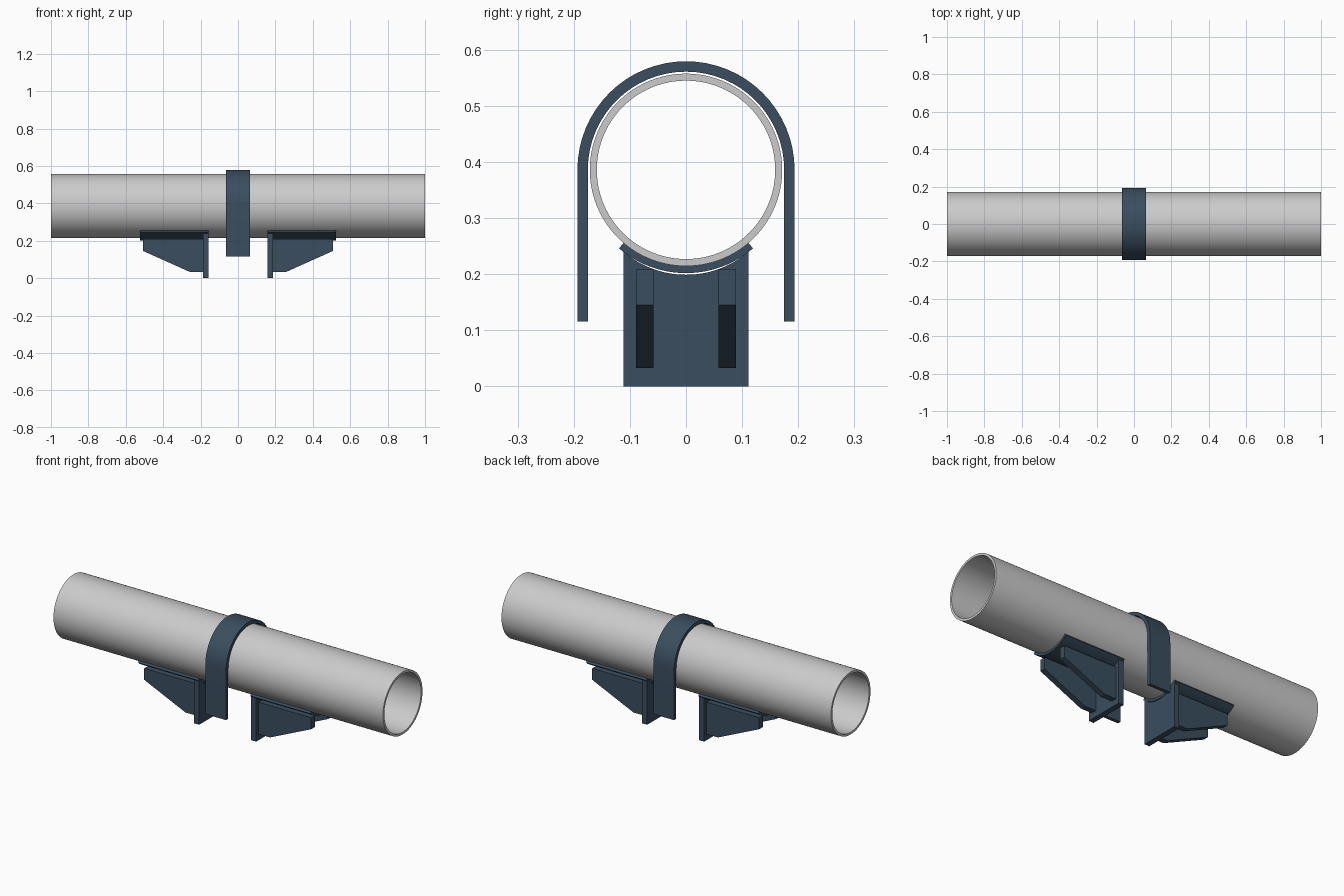
import bpy, bmesh, math

if "Cube" in bpy.data.objects:
    bpy.data.objects.remove(bpy.data.objects["Cube"])

CZ = 0.386          # pipe axis height
steel = bpy.data.materials.new("painted_steel")
steel.diffuse_color = (0.042, 0.075, 0.112, 1)
steel.use_nodes = True
steel.node_tree.nodes["Principled BSDF"].inputs["Base Color"].default_value = steel.diffuse_color


def arc(r, a0, a1, n, cz=CZ):
    """Points (y, z) on a circle around the pipe axis, angles in degrees."""
    return [(r * math.cos(math.radians(a0 + (a1 - a0) * i / n)),
             cz + r * math.sin(math.radians(a0 + (a1 - a0) * i / n))) for i in range(n + 1)]


def finish(name, bm, mat=None, mirror=None, smooth=True):
    bmesh.ops.recalc_face_normals(bm, faces=bm.faces)
    me = bpy.data.meshes.new(name)
    bm.to_mesh(me)
    bm.free()
    ob = bpy.data.objects.new(name, me)
    bpy.context.collection.objects.link(ob)
    if mat:
        me.materials.append(mat)
    bpy.ops.object.select_all(action='DESELECT')
    ob.select_set(True)
    bpy.context.view_layer.objects.active = ob
    if smooth:
        bpy.ops.object.shade_smooth_by_angle(angle=math.radians(30))
    if mirror:
        m = ob.modifiers.new("mirror", 'MIRROR')
        m.use_axis = mirror
        m.use_mirror_merge = False
    return ob


def band(name, inner, outer, x0, x1, mat=None, mirror=None, closed=False):
    """Sweep the strip between two matching (y, z) lines from x0 to x1."""
    bm = bmesh.new()
    rows = [[bm.verts.new((x, y, z)) for x, (y, z) in
             ((x0, i), (x1, i), (x1, o), (x0, o))] for i, o in zip(inner, outer)]
    pairs = list(zip(rows, rows[1:]))
    if closed:
        pairs.append((rows[-1], rows[0]))
    else:
        bm.faces.new(rows[0])
        bm.faces.new(rows[-1])
    for a, b in pairs:
        for k in range(4):
            j = (k + 1) % 4
            bm.faces.new((a[k], a[j], b[j], b[k]))
    return finish(name, bm, mat, mirror)


# pipe
N = 96
band("pipe", arc(0.159, 0, 360, N)[:-1], arc(0.1715, 0, 360, N)[:-1], -1, 1, closed=True)


# U-shaped strap over the pipe
def strap_line(r):
    return [(r, 0.116)] + arc(r, 0, 180, 32) + [(-r, 0.116)]


band("strap", strap_line(0.175), strap_line(0.1935), -0.063, 0.063, steel)

# curved saddles under the pipe
band("saddle", arc(0.1715, 229.5, 310.5, 24), arc(0.184, 229.5, 310.5, 24),
     0.158, 0.523, steel, (True, False, False))

# upright plates with a scooped top edge
half = math.degrees(math.asin(0.111 / 0.171))
top = arc(0.171, 270 - half, 270 + half, 24, 0.370)
band("support_plate", [(y, 0) for y, z in top], top, 0.158, 0.188, steel, (True, False, False))

# tapered gussets, mirrored to four
bm = bmesh.new()
profile = [(0.188, 0.033), (0.257, 0.033), (0.507, 0.145), (0.507, 0.208), (0.188, 0.208)]
face = bm.faces.new([bm.verts.new((x, 0.058, z)) for x, z in profile])
ext = bmesh.ops.extrude_face_region(bm, geom=[face], use_keep_orig=True)
bmesh.ops.translate(bm, vec=(0, 0.031, 0),
                    verts=[v for v in ext["geom"] if isinstance(v, bmesh.types.BMVert)])
finish("gusset", bm, steel, (True, True, False), smooth=False)
